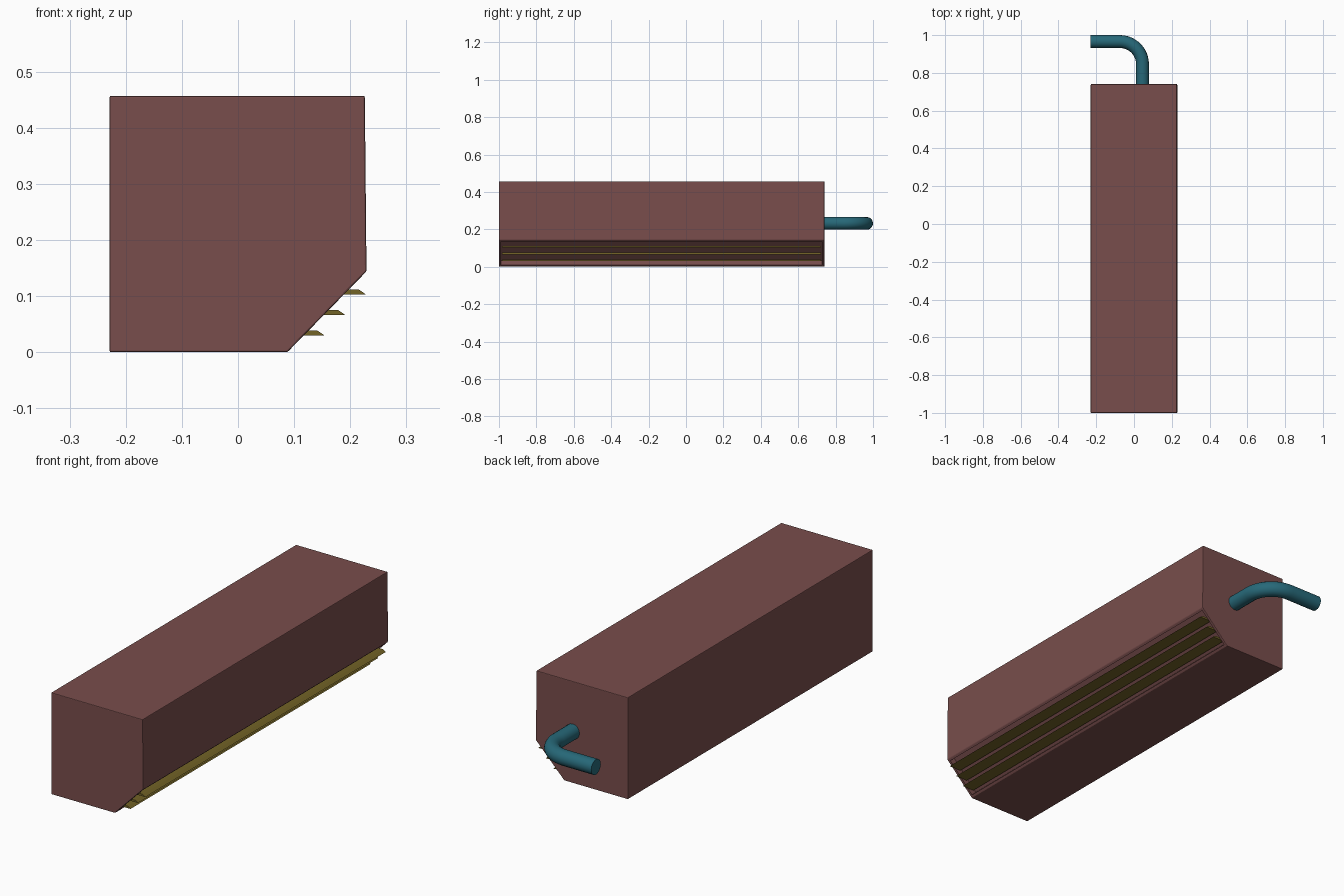
import bpy, bmesh, math
from mathutils import Vector

if "Cube" in bpy.data.objects:
    bpy.data.objects.remove(bpy.data.objects["Cube"])

Y0, Y1 = -1.0, 0.74


def material(name, rgb):
    m = bpy.data.materials.new(name)
    m.diffuse_color = (*rgb, 1)
    m.use_nodes = True
    m.node_tree.nodes["Principled BSDF"].inputs["Base Color"].default_value = m.diffuse_color
    return m


def new_object(name, bm, mat):
    bmesh.ops.recalc_face_normals(bm, faces=bm.faces)
    me = bpy.data.meshes.new(name)
    bm.to_mesh(me)
    bm.free()
    ob = bpy.data.objects.new(name, me)
    bpy.context.collection.objects.link(ob)
    me.materials.append(mat)
    return ob


def prism(points, y0, y1):
    """Extrude an x-z profile along y."""
    bm = bmesh.new()
    face = bm.faces.new([bm.verts.new((x, y0, z)) for x, z in points])
    ext = bmesh.ops.extrude_face_region(bm, geom=[face])["geom"]
    verts = [g for g in ext if isinstance(g, bmesh.types.BMVert)]
    bmesh.ops.translate(bm, verts=verts, vec=(0, y1 - y0, 0))
    bmesh.ops.recalc_face_normals(bm, faces=bm.faces)
    return bm


casing_mat = material("casing", (0.19, 0.075, 0.072))
louver_mat = material("louver", (0.17, 0.125, 0.02))
pipe_mat = material("pipe", (0.02, 0.14, 0.19))

# Casing with chamfered lower edge and a recessed air outlet in the chamfer
bm = prism([(-0.229, 0), (0.088, 0), (0.229, 0.144), (0.226, 0.457), (-0.229, 0.457)], Y0, Y1)
bmesh.ops.bevel(bm, geom=bm.edges[:], offset=0.003, segments=2, profile=0.5, affect='EDGES')
bm.normal_update()
slope = Vector((0.144, 0, -0.141)).normalized()
outlet = max((f for f in bm.faces if f.normal.dot(slope) > 0.99), key=lambda f: f.calc_area())
bmesh.ops.inset_region(bm, faces=[outlet], thickness=0.013)
ext = bmesh.ops.extrude_face_region(bm, geom=[outlet])["geom"]
bmesh.ops.delete(bm, geom=[outlet], context='FACES_ONLY') if outlet.is_valid else None
bmesh.ops.translate(bm, verts=[g for g in ext if isinstance(g, bmesh.types.BMVert)], vec=-slope * 0.03)
new_object("casing", bm, casing_mat)

# Three horizontal louvers stepping down the outlet
for i in range(3):
    x, z = 0.228 - 0.037 * i, 0.103 - 0.0365 * i
    bm = prism([(x, z), (x - 0.013, z + 0.009), (x - 0.06, z + 0.009), (x - 0.06, z)],
               Y0 + 0.017, Y1 - 0.017)
    new_object(f"louver_{i + 1}", bm, louver_mat)

# Bent pipe leaving the back
R, bend, pz = 0.034, 0.12, 0.232
px, py = 0.045, 0.966
path = [(px, 0.70, pz)]
for k in range(13):
    a = math.radians(90 * k / 12)
    path.append((px - bend + bend * math.cos(a), py - bend + bend * math.sin(a), pz))
path.append((-0.229, py, pz))
cu = bpy.data.curves.new("pipe_path", 'CURVE')
cu.dimensions = '3D'
cu.bevel_depth = R
cu.bevel_resolution = 6
cu.use_fill_caps = True
sp = cu.splines.new('POLY')
sp.points.add(len(path) - 1)
for p, co in zip(sp.points, path):
    p.co = (*co, 1)
pipe = bpy.data.objects.new("pipe", cu)
bpy.context.collection.objects.link(pipe)
cu.materials.append(pipe_mat)
bpy.ops.object.select_all(action='DESELECT')
pipe.select_set(True)
bpy.context.view_layer.objects.active = pipe
bpy.ops.object.convert(target='MESH')
bpy.ops.object.shade_smooth_by_angle(angle=math.radians(40))
